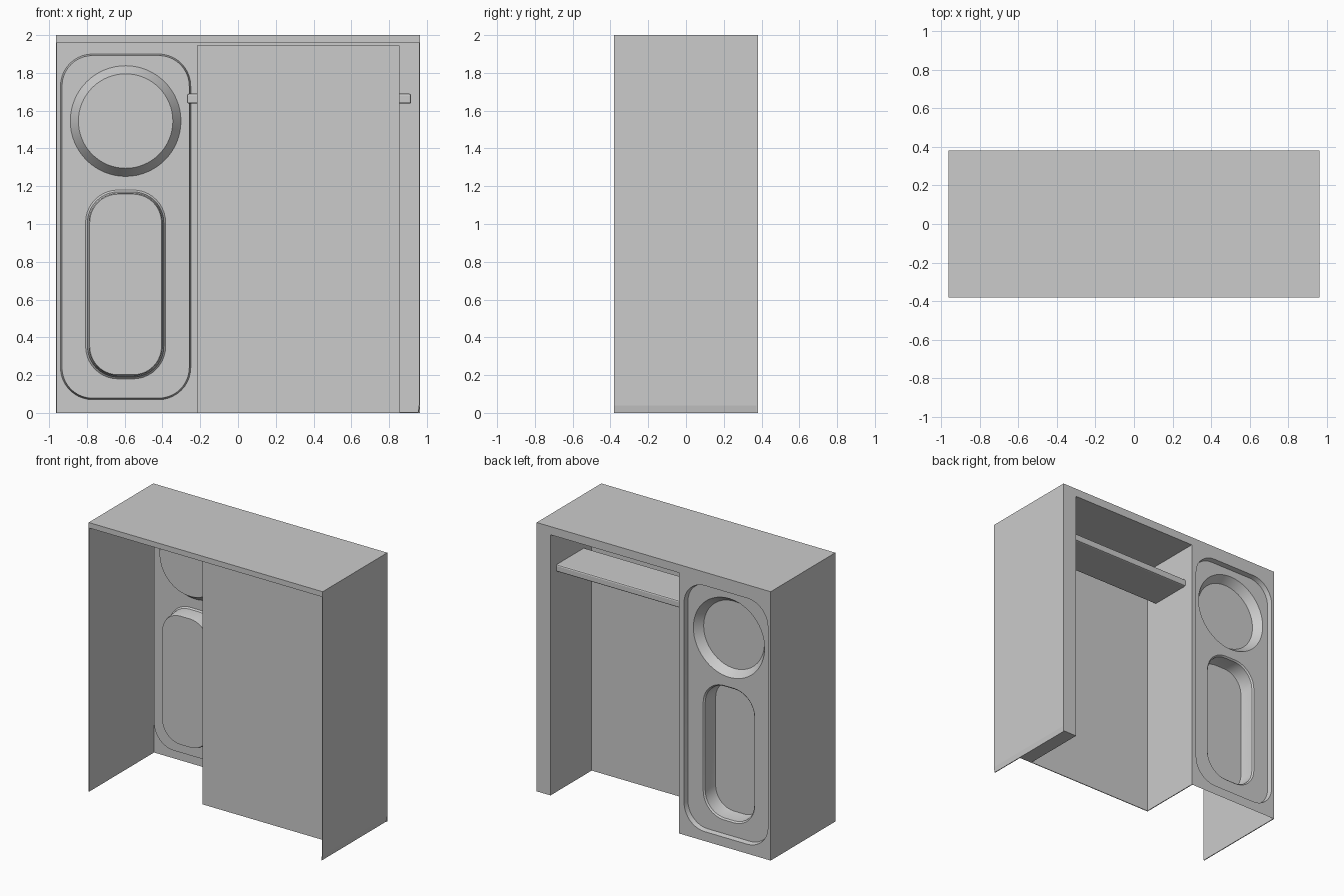
import bpy, bmesh, math
from mathutils import Vector

cube = bpy.data.objects.get("Cube")
if cube:
    bpy.data.objects.remove(cube, do_unlink=True)

grey = bpy.data.materials.new("plain_grey")
grey.use_nodes = True
GREY = (0.6, 0.6, 0.6, 1)
grey.diffuse_color = GREY
grey.node_tree.nodes["Principled BSDF"].inputs["Base Color"].default_value = GREY

W, D, H = 0.963, 0.38, 2.0      # half width, half depth, height
T = 0.006                       # sheet thickness
PL, PR, PF, PT = -0.21, 0.855, -0.11, 1.945   # wardrobe bay: sides, inner face, top


def finish(name, bm, smooth=False):
    mesh = bpy.data.meshes.new(name)
    bm.to_mesh(mesh)
    bm.free()
    obj = bpy.data.objects.new(name, mesh)
    bpy.context.collection.objects.link(obj)
    mesh.materials.append(grey)
    if smooth:
        bpy.ops.object.select_all(action="DESELECT")
        obj.select_set(True)
        bpy.context.view_layer.objects.active = obj
        bpy.ops.object.shade_smooth_by_angle(angle=math.radians(30))
    return obj


def box(name, x, y, z, bevel=0):
    bm = bmesh.new()
    bmesh.ops.create_cube(bm, size=1)
    for v in bm.verts:
        v.co = Vector([(a + b) / 2 + c * (b - a) for (a, b), c in zip((x, y, z), v.co)])
    obj = finish(name, bm)
    if bevel:
        mod = obj.modifiers.new("soft_edges", "BEVEL")
        mod.width = bevel
        mod.segments = 2
    return obj


# Outer casing
box("top_slab", (-W, W), (-D, D), (1.96, H))
box("right_side_wall", (-W, -W + T), (-D, D), (0, 1.96))
left_wall = box("left_side_wall", (W - T, W), (-D, D), (0.04, 1.96))

# Skirt below the left wall leans in slightly
skirt = box("left_wall_skirt", (W - T, W), (-D, D), (0, 0.04))
for v in skirt.data.vertices:
    if v.co.z < 0.01:
        v.co.x -= 0.006

# Wardrobe bay, open to the back and below
box("bay_inner_panel", (PL, PR), (PF, PF + T), (0, PT))
box("bay_right_wall", (PL - T, PL), (PF, D), (0, PT))
box("bay_left_wall", (PR - T, PR), (PF, D), (0, PT))
box("bay_ceiling", (PL, PR), (PF, D), (PT - T, PT))
box("back_flange", (PR - T, W), (D - T, D), (0, 1.96))
box("back_header", (PL, PR), (D - T, D), (PT, 1.96))
box("channel_floor", (PR - T, W - T), (PF, D), (0, T))
box("bay_shelf", (-0.27, 0.917), (-0.02, 0.31), (1.637, 1.69), 0.01)


# Back panel with shallow tray, round dish and oblong pocket
def rounded_loop(bm, y, cx, cz, hx, hz, r, seg=10):
    verts = []
    for k, (sx, sz) in enumerate([(1, 1), (-1, 1), (-1, -1), (1, -1)]):
        for i in range(seg + 1):
            a = math.radians(90) * (k + i / seg)
            verts.append(bm.verts.new((cx + sx * (hx - r) + r * math.cos(a), y,
                                       cz + sz * (hz - r) + r * math.sin(a))))
    return verts


def ring_loop(bm, y, cx, cz, r, n=64):
    return [bm.verts.new((cx + r * math.cos(math.tau * i / n), y,
                          cz + r * math.sin(math.tau * i / n))) for i in range(n)]


def edges_of(bm, loop):
    pairs = zip(loop, loop[1:] + loop[:1])
    return [bm.edges.get(p) or bm.edges.new(p) for p in pairs]


def bridge(bm, a, b):
    n = len(a)
    for i in range(n):
        j = (i + 1) % n
        bm.faces.new((a[i], a[j], b[j], b[i]))


def fill(bm, *loops):
    edges = [e for loop in loops for e in edges_of(bm, loop)]
    bmesh.ops.triangle_fill(bm, use_beauty=True, edges=edges, normal=(0, 1, 0))


bm = bmesh.new()
CX, TRAY = -0.595, 0.345
outline = [bm.verts.new((x, D, z)) for x, z in [(-W, 0), (PL, 0), (PL, H - 0.04), (-W, H - 0.04)]]
tray_rim = rounded_loop(bm, D, CX, 0.985, 0.345, 0.915, 0.17)
tray_base = rounded_loop(bm, TRAY, CX, 0.985, 0.337, 0.907, 0.162)
dish_rim = ring_loop(bm, TRAY, CX, 1.545, 0.293)
dish_base = ring_loop(bm, 0.285, CX, 1.545, 0.25)
pocket = [rounded_loop(bm, y, CX, 0.68, 0.19 + g, 0.478 + g, 0.15 + g)
          for y, g in [(TRAY, 0.022), (0.335, 0.012), (0.245, 0.005), (0.23, 0)]]

fill(bm, outline, tray_rim)
bridge(bm, tray_rim, tray_base)
fill(bm, tray_base, dish_rim, pocket[0])
bridge(bm, dish_rim, dish_base)
bm.faces.new(dish_base)
for a, b in zip(pocket, pocket[1:]):
    bridge(bm, a, b)
bm.faces.new(pocket[-1])

# Point the faces out of the back
bmesh.ops.recalc_face_normals(bm, faces=bm.faces[:])
bm.normal_update()
if sum(f.normal.y * f.calc_area() for f in bm.faces) < 0:
    bmesh.ops.reverse_faces(bm, faces=bm.faces[:])
finish("back_panel", bm, smooth=True)
